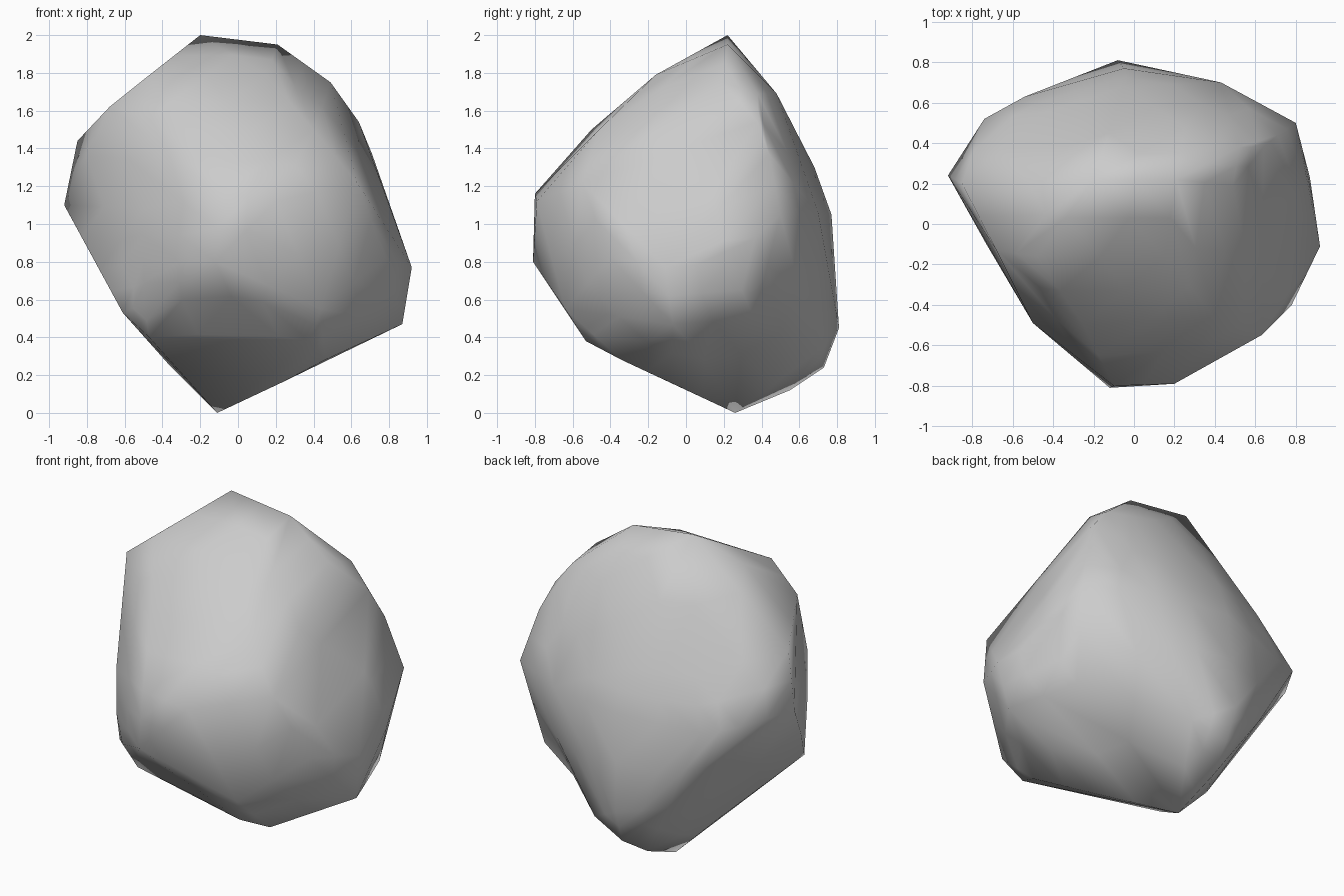
import bpy, bmesh
from mathutils import Vector

# Main corners of the boulder, crown to foot
corners = [
    # crown and shoulders
    (-.2, .22, 2), (.21, .22, 1.95), (.49, .19, 1.75), (.52, .38, 1.69),
    (.25, .48, 1.69), (-.48, -.16, 1.78), (-.5, .21, 1.74), (-.68, -.13, 1.62),
    (.15, -.16, 1.79), (.64, .38, 1.54), (-.25, -.5, 1.5), (.4, -.46, 1.5),
    (-.85, .2, 1.44), (.71, .44, 1.37), (-.05, .68, 1.3), (-.45, .55, 1.3),
    # waist
    (.63, -.55, 1.22), (-.1, -.8, 1.16), (.2, -.79, 1.12), (-.92, .24, 1.1),
    (-.5, -.49, 1.08), (.8, .5, 1.05), (-.74, .52, 1.05), (-.05, .77, 1.05),
    (.43, .7, 1.06), (.87, .23, .8), (.78, -.4, .82), (-.12, -.81, .8),
    (-.5, -.49, .8), (-.54, .63, 1), (.92, -.11, .77), (-.73, -.1, .76),
    # underside and foot
    (.44, -.64, .55), (-.5, -.43, .58), (-.61, -.3, .53), (.73, .36, .5),
    (-.35, .68, .5), (.87, -.07, .47), (-.08, .81, .45), (.05, -.5, .43),
    (-.47, -.32, .4), (.38, -.53, .38), (.15, .69, .32), (.46, -.34, .28),
    (-.37, .2, .26), (-.07, .73, .24), (.23, -.08, .16), (-.12, .55, .12),
    (-.11, .26, 0),
]

# Boulder: a faceted hull stretched over the corners
bm = bmesh.new()
for c in corners:
    bm.verts.new(c)
hull = bmesh.ops.convex_hull(bm, input=bm.verts[:])
spare = {g for g in hull["geom_interior"] + hull["geom_unused"]
         if isinstance(g, bmesh.types.BMVert)}
bmesh.ops.delete(bm, geom=list(spare), context='VERTS')

# Shallow hollow worn into the underside, between the foot and the right corner
bmesh.ops.subdivide_edges(bm, edges=bm.edges[:], cuts=1, use_grid_fill=True)
hollow, radius, depth = Vector((.45, .27, .3)), .36, .08
for v in bm.verts:
    t = (v.co - hollow).length / radius
    if t < 1:
        v.co += (Vector((0, .1, 1)) - v.co).normalized() * depth * (1 - t * t)

bmesh.ops.recalc_face_normals(bm, faces=bm.faces)
for f in bm.faces:
    f.smooth = True
mesh = bpy.data.meshes.new("boulder")
bm.to_mesh(mesh)
bm.free()
bpy.context.collection.objects.link(bpy.data.objects.new("boulder", mesh))
